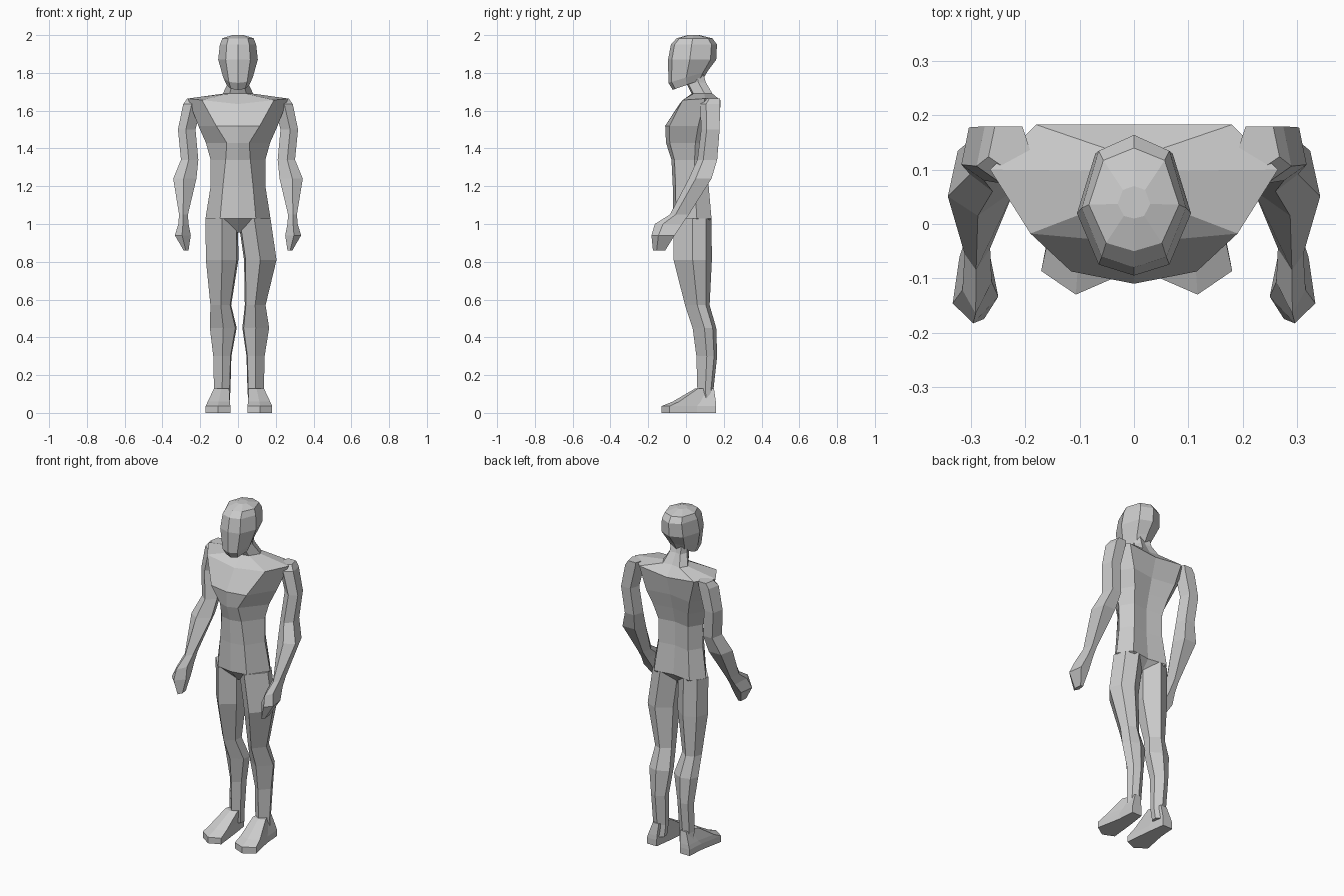
import bpy
import bmesh

if "Cube" in bpy.data.objects:
    bpy.data.objects.remove(bpy.data.objects["Cube"])

grey = bpy.data.materials.new("plain_grey")
grey.use_nodes = True
colour = (0.6, 0.6, 0.6, 1)
grey.diffuse_color = colour
grey.node_tree.nodes["Principled BSDF"].inputs["Base Color"].default_value = colour


def loft(name, rings):
    """Skin a stack of equal rings, capped at both ends, with flat faces."""
    bm = bmesh.new()
    loops = [[bm.verts.new(point) for point in ring] for ring in rings]
    for low, high in zip(loops, loops[1:]):
        for i in range(len(low)):
            bm.faces.new((low[i - 1], low[i], high[i], high[i - 1]))
    bm.faces.new(loops[0])
    bm.faces.new(loops[-1])
    bmesh.ops.recalc_face_normals(bm, faces=bm.faces)
    mesh = bpy.data.meshes.new(name)
    bm.to_mesh(mesh)
    bm.free()
    mesh.materials.append(grey)
    part = bpy.data.objects.new(name, mesh)
    bpy.context.collection.objects.link(part)


def body_ring(z, width, front, back, panel=0.55, widest=0.62,
              corner=1, spine=0.92, tilt=0, lift=0):
    """Symmetric eight-sided ring; width is from the middle to one side.
    Panel is the share of the width taken by the flat front; widest, corner
    and spine are depths as shares of the way from front to back."""
    half = [(panel, 0.08), (1, widest), (0.68, corner)]
    mirrored = [(-u, v) for u, v in reversed(half)]
    ring = []
    for u, v in [(0, 0), *half, (0, spine), *mirrored]:
        x, y = u * width, front + v * (back - front)
        ring.append((x, y, z + tilt * y + lift * abs(x)))
    return ring


def head_ring(z, width, front, back, tilt=0):
    """Egg-like ring, with a rounded back and a broad face."""
    return body_ring(z, width, front, back, panel=0.62, widest=0.45,
                     corner=0.88, spine=1, tilt=tilt)


# Torso and neck, from the crotch into the skull
loft("torso", [
    body_ring(z=0.955, width=0.02, front=0, back=0.06),
    body_ring(z=1.03, width=0.172, front=-0.07, back=0.135),
    body_ring(z=1.2, width=0.145, front=-0.07, back=0.12),
    body_ring(z=1.34, width=0.145, front=-0.077, back=0.12, panel=0.45),
    body_ring(z=1.43, width=0.17, front=-0.106, back=0.145, panel=0.35),
    body_ring(z=1.52, width=0.21, front=-0.11, back=0.172, panel=0.55),
    body_ring(z=1.635, width=0.265, front=-0.035, back=0.183, panel=0.72,
              spine=1, lift=0.11),
    body_ring(z=1.69, width=0.08, front=0.03, back=0.14),
    body_ring(z=1.75, width=0.052, front=0, back=0.105),
    body_ring(z=1.8, width=0.05, front=0, back=0.09),
])

# Head, from the jaw to the crown
loft("head", [
    head_ring(z=1.735, width=0.06, front=-0.07, back=0.09, tilt=0.35),
    head_ring(z=1.775, width=0.078, front=-0.093, back=0.115, tilt=0.3),
    head_ring(z=1.87, width=0.105, front=-0.095, back=0.16),
    head_ring(z=1.95, width=0.096, front=-0.08, back=0.164),
    head_ring(z=1.983, width=0.083, front=-0.05, back=0.14),
    head_ring(z=2, width=0.03, front=0.01, back=0.07),
])


def limb(name, outline, sections):
    """Loft both mirrored limbs; the outline runs inner to outer, front to back.
    A lean moves a section the same way on both limbs, for the uneven stance."""
    for prefix, side in (("left", 1), ("right", -1)):
        rings = []
        for s in sections:
            span, depth = s["outer"] - s["inner"], s["back"] - s["front"]
            rings.append([(side * (s["inner"] + u * span) + s.get("lean", 0),
                           s["front"] + v * depth, s["z"]) for u, v in outline])
        loft(f"{prefix}_{name}", rings)


# Arms: shoulder, upper arm, elbow, forearm, wrist and mitten hand
limb("arm", [(0.55, 0), (1, 0.3), (0.85, 1), (0.2, 1), (0, 0.4)], [
    dict(z=1.665, inner=0.19, outer=0.268, front=0.1, back=0.18),
    dict(z=1.635, inner=0.19, outer=0.29, front=0.075, back=0.18),
    dict(z=1.5, inner=0.225, outer=0.318, front=0.08, back=0.178),
    dict(z=1.34, inner=0.21, outer=0.302, front=0.06, back=0.165),
    dict(z=1.24, inner=0.22, outer=0.343, front=0.015, back=0.135),
    dict(z=1.05, inner=0.265, outer=0.312, front=-0.085, back=0.015),
    dict(z=1, inner=0.262, outer=0.316, front=-0.165, back=-0.02),
    dict(z=0.94, inner=0.25, outer=0.334, front=-0.183, back=-0.06),
    dict(z=0.86, inner=0.262, outer=0.288, front=-0.175, back=-0.11),
])

# Legs: hip, thigh, knee, calf, shin and ankle
limb("leg", [(0.5, 0), (1, 0.5), (0.85, 0.85), (0.45, 1), (0, 0.7), (0.05, 0.3)], [
    dict(z=1.03, inner=0, outer=0.172, front=-0.065, back=0.135),
    dict(z=0.81, inner=0.015, outer=0.187, front=-0.066, back=0.137, lean=0.017),
    dict(z=0.57, inner=0.036, outer=0.146, front=-0.005, back=0.125),
    dict(z=0.45, inner=0.015, outer=0.157, front=0.035, back=0.16, lean=0.008),
    dict(z=0.3, inner=0.04, outer=0.136, front=0.055, back=0.165, lean=0.005),
    dict(z=0.12, inner=0.045, outer=0.132, front=0.06, back=0.145, lean=0.005),
    dict(z=0.05, inner=0.05, outer=0.132, front=0.07, back=0.15, lean=0.005),
])

# Feet: flat sole, toe edge, instep and ankle
limb("foot", [(0.55, 0), (1, 0.15), (0.8, 0.65), (0.75, 1),
              (0.3, 1), (0.2, 0.65), (0.08, 0.1)], [
    dict(z=0, inner=0.034, outer=0.176, front=-0.13, back=0.16, lean=0.005),
    dict(z=0.036, inner=0.034, outer=0.176, front=-0.13, back=0.16, lean=0.005),
    dict(z=0.06, inner=0.038, outer=0.165, front=-0.07, back=0.158, lean=0.005),
    dict(z=0.13, inner=0.045, outer=0.132, front=0.05, back=0.148, lean=0.005),
])
